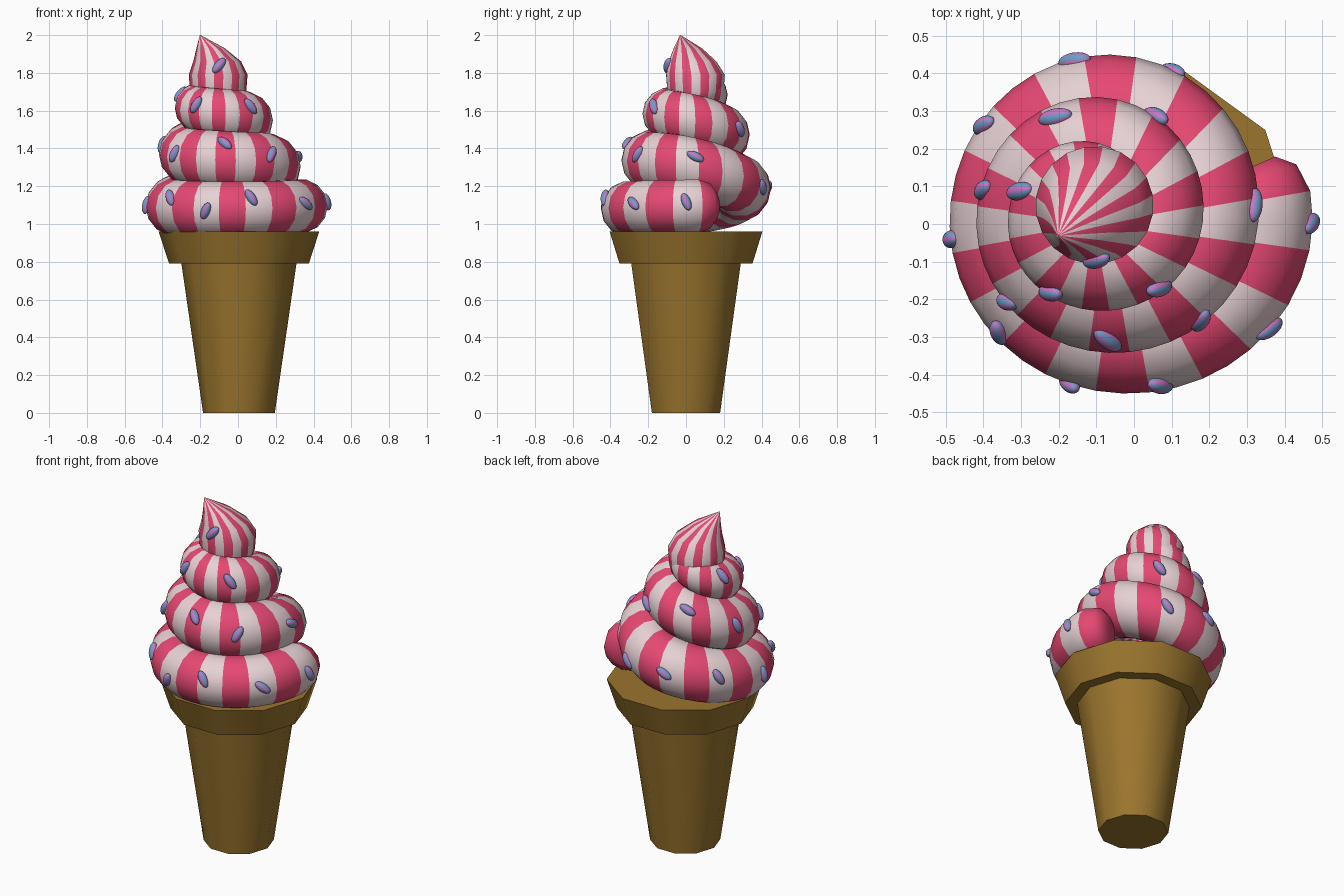
import bpy, bmesh, random
from math import sin, cos, radians, pi, atan2
from mathutils import Vector, Matrix
from mathutils.bvhtree import BVHTree

random.seed(4)
if "Cube" in bpy.data.objects:
    bpy.data.objects.remove(bpy.data.objects["Cube"], do_unlink=True)


def material(name, rgb):
    mat = bpy.data.materials.new(name)
    mat.use_nodes = True
    mat.diffuse_color = (*rgb, 1)
    mat.node_tree.nodes["Principled BSDF"].inputs["Base Color"].default_value = (*rgb, 1)
    return mat


wafer = material("wafer_brown", (0.325, 0.178, 0.027))
pink = material("strawberry_pink", (0.79, 0.065, 0.17))
cream = material("vanilla_cream", (0.83, 0.665, 0.69))
lilac = material("sprinkle_lilac", (0.6, 0.18, 0.55))
violet = material("sprinkle_violet", (0.34, 0.24, 0.58))
blue = material("sprinkle_blue", (0.13, 0.36, 0.58))


def finish(bm, name, mats, sharp):
    """Smooth shade with sharp edges above an angle, then make the object."""
    bmesh.ops.recalc_face_normals(bm, faces=bm.faces)
    for face in bm.faces:
        face.smooth = True
    for edge in bm.edges:
        edge.smooth = edge.calc_face_angle(0) < radians(sharp)
    mesh = bpy.data.meshes.new(name)
    tree = BVHTree.FromBMesh(bm)
    bm.to_mesh(mesh)
    bm.free()
    for mat in mats:
        mesh.materials.append(mat)
    obj = bpy.data.objects.new(name, mesh)
    bpy.context.collection.objects.link(obj)
    return tree


def loft(name, rings, mats, rule=lambda i, j: 0, sharp=180):
    """Skin closed rings of points, cap both ends, colour faces by ring and side."""
    bm = bmesh.new()
    loops = [[bm.verts.new(p) for p in ring] for ring in rings]
    for i, (low, high) in enumerate(zip(loops, loops[1:])):
        n = len(low)
        for j in range(n):
            k = (j + 1) % n
            face = bm.faces.new((low[j], low[k], high[k], high[j]))
            face.material_index = rule(i, j)
    for loop in (loops[0], loops[-1]):
        bm.faces.new(loop)
    return finish(bm, name, mats, sharp)


def circle(x, y, z, r, sides, turn=0):
    angles = [turn + 2 * pi * j / sides for j in range(sides)]
    return [(x + r * cos(a), y + r * sin(a), z) for a in angles]


def ease(keys, q):
    """Catmull-Rom value of evenly spaced keys at position q."""
    q = min(max(q, 0), len(keys) - 1.001)
    i = int(q)
    t = q - i
    a, b, c, d = [keys[min(max(i + s, 0), len(keys) - 1)] for s in (-1, 0, 1, 2)]
    return b + t * ((c - a) + t * ((2*a - 5*b + 4*c - d) + t * (3*b - a - 3*c + d))) / 2


# Ten-sided wafer cone and its flared collar
loft("cone_body", [circle(0.005, 0, z, r, 10) for z, r in ((0, 0.19), (0.8, 0.306))],
     [wafer], sharp=42)
loft("cone_collar", [circle(0.005, 0, z, r, 10) for z, r in ((0.79, 0.37), (0.96, 0.425))],
     [wafer], sharp=42)

# Ice cream coil: outer radius and height at each quarter turn
outer = [0.505, 0.45, 0.443, 0.45, 0.394, 0.342, 0.338, 0.337, 0.28, 0.23, 0.22, 0.22, 0.165, 0.12]
height = [1.095, 1.08, 1.095, 1.19, 1.31, 1.337, 1.37, 1.475, 1.555, 1.585, 1.615, 1.685, 1.75, 1.8]
thick = [0.143, 0.16, 0.155, 0.135, 0.1]
coil = []
for i in range(120):
    angle = min(28 - 9 * i, 24)
    q = -angle / 90
    r = ease(thick, q / 3)
    mid = ease(outer, q) - r
    r *= {0: 0.55, 1: 0.87}.get(i, 1)
    z = ease(height, q)
    cx = -0.03 - 0.0085 * q
    a = radians(angle)
    ring = []
    for j in range(14):
        b = 2 * pi * j / 14
        d = mid + r * cos(b)
        ring.append((cx + d * cos(a), d * sin(a), z + r * sin(b)))
    coil.append(ring)
surfaces = [loft("ice_cream_swirl", coil, [pink, cream], lambda i, j: i // 2 % 2)]

# Leaning pointed top, striped around its axis
peak = [(-0.1, 0.05, 1.63, 0.125), (-0.105, 0.05, 1.7, 0.15), (-0.105, 0.05, 1.79, 0.157),
        (-0.11, 0.035, 1.86, 0.128), (-0.145, 0.01, 1.93, 0.076), (-0.2, -0.03, 2, 0.002)]
surfaces.append(loft("ice_cream_peak", [circle(*p, 20, radians(-98)) for p in peak],
                     [pink, cream], lambda i, j: j % 2))

# Sprinkles: position in hundredths and lean from upright in degrees
spots = [(-16, 44, 120, 60), (11, 42, 119, 40), (-41, 27, 118, 30), (-22, 30, 155, 60),
         (7, 30, 150, 40), (-40, 9, 142, 20), (-32, 9, 170, 10), (33, 5, 136, 60),
         (48, 0, 112, 20), (-48, -4, 110, 5), (-10, -10, 184, -40), (-33, -20, 137, -20),
         (-22, -18, 163, -25), (6, -16, 162, 40), (-36, -29, 114, 35), (-7, -31, 143, 40),
         (18, -26, 137, -35), (36, -28, 111, 50), (-17, -42, 107, -30), (7, -43, 114, 35)]
bm = bmesh.new()
for x, y, z, lean in spots:
    hits = [s.find_nearest(Vector((x, y, z)) / 100) for s in surfaces]
    spot, normal = min(hits, key=lambda h: h[3])[:2]
    up = Vector((0, 0, 1))
    long = (up - normal * up.dot(normal)).normalized()
    long = Matrix.Rotation(radians(lean + random.uniform(-5, 5)), 3, normal) @ long
    side = normal.cross(long)
    frame = Matrix((side, normal, long)).transposed().to_4x4()
    place = Matrix.Translation(spot) @ frame @ Matrix.Diagonal((0.024, 0.023, 0.049, 1))
    made = bmesh.ops.create_uvsphere(bm, u_segments=24, v_segments=10, radius=1, matrix=place)
    # Lilac, violet and blue bands running lengthwise
    for face in {f for v in made["verts"] for f in v.link_faces}:
        offset = face.calc_center_median() - spot
        around = atan2(offset.dot(side), offset.dot(normal))
        face.material_index = round(1 - cos(4 * around))
finish(bm, "sprinkles", [lilac, violet, blue], 180)
